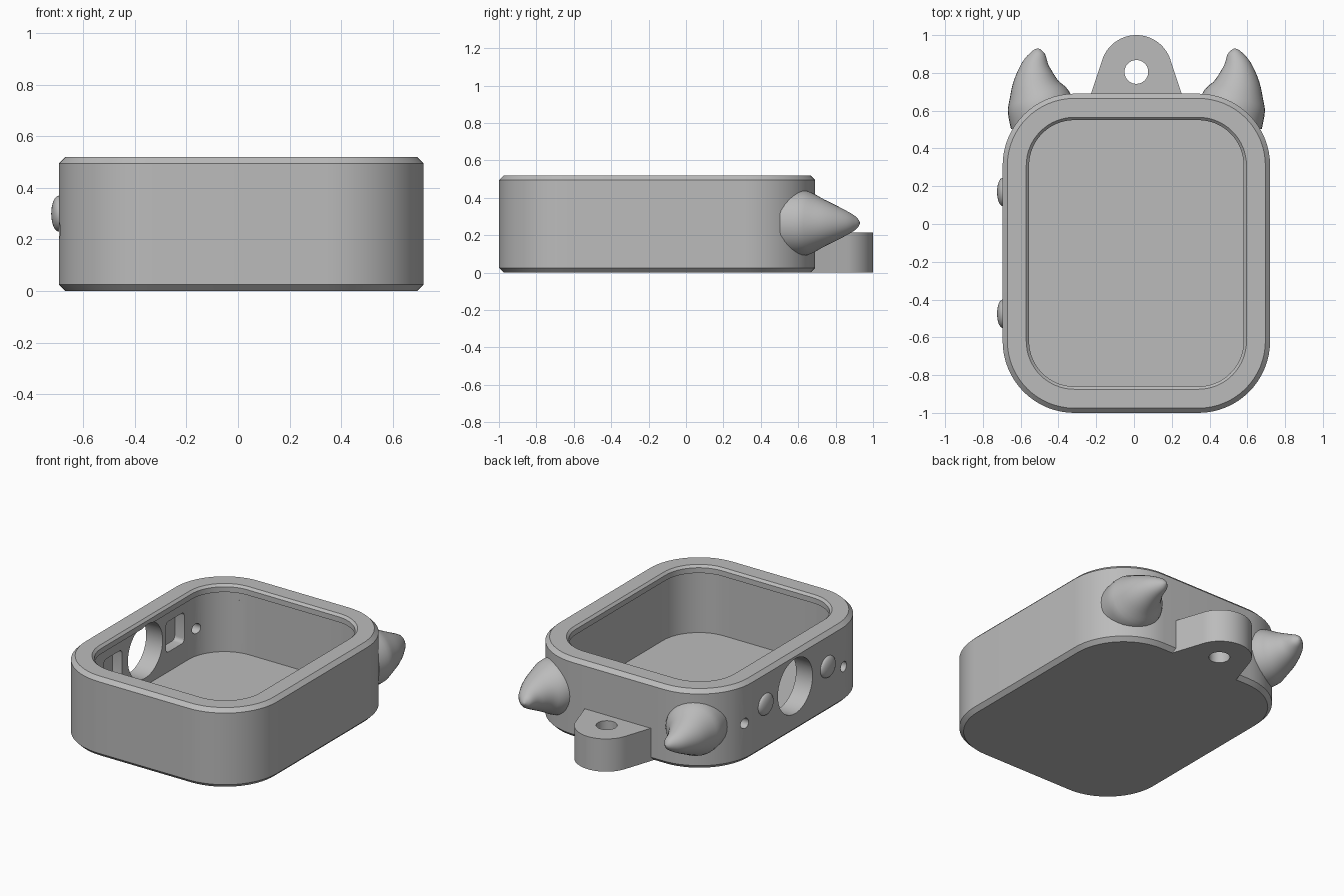
import bpy, bmesh, math
from mathutils import Vector, Matrix

cube = bpy.data.objects.get("Cube")
if cube:
    bpy.data.objects.remove(cube, do_unlink=True)

grey = bpy.data.materials.new("plain grey")
grey.use_nodes = True
colour = (0.5, 0.5, 0.5, 1)
grey.diffuse_color = colour
grey.node_tree.nodes["Principled BSDF"].inputs["Base Color"].default_value = colour

CX, CY = 0.0125, -0.155          # centre of the case
HX, HY, RADIUS = 0.708, 0.845, 0.38
WALL = -0.695                    # outer face of the button side


def make(name, bm):
    bmesh.ops.recalc_face_normals(bm, faces=bm.faces)
    mesh = bpy.data.meshes.new(name)
    bm.to_mesh(mesh)
    bm.free()
    obj = bpy.data.objects.new(name, mesh)
    bpy.context.collection.objects.link(obj)
    mesh.materials.append(grey)
    return obj


def loft(name, rings):
    """Skin a stack of equal rings and cap both ends."""
    bm = bmesh.new()
    loops = [[bm.verts.new(p) for p in ring] for ring in rings]
    n = len(loops[0])
    for a, b in zip(loops, loops[1:]):
        for i in range(n):
            j = (i + 1) % n
            bm.faces.new((a[i], a[j], b[j], b[i]))
    bm.faces.new(loops[0])
    bm.faces.new(loops[-1])
    return make(name, bm)


def rounded_ring(inset, z, steps=16):
    r = RADIUS - inset
    ring = []
    for k, (sx, sy) in enumerate([(1, 1), (-1, 1), (-1, -1), (1, -1)]):
        for i in range(steps + 1):
            a = math.pi / 2 * (k + i / steps)
            ring.append((CX + sx * (HX - RADIUS) + r * math.cos(a),
                         CY + sy * (HY - RADIUS) + r * math.sin(a), z))
    return ring


def cylinder(name, centre, r, depth, axis):
    bm = bmesh.new()
    turn = Matrix.Rotation(math.pi / 2, 4, 'Y') if axis == 'X' else Matrix()
    bmesh.ops.create_cone(bm, cap_ends=True, segments=40, radius1=r, radius2=r,
                          depth=depth, matrix=Matrix.Translation(centre) @ turn)
    return make(name, bm)


def block(name, centre, size):
    bm = bmesh.new()
    bmesh.ops.create_cube(bm, size=1, matrix=Matrix.Translation(centre) @ Matrix.Diagonal((*size, 1)))
    bmesh.ops.bevel(bm, geom=[e for e in bm.edges if abs(e.verts[0].co.x - e.verts[1].co.x) > 0.01],
                    offset=0.025, segments=4, profile=0.5, affect='EDGES')
    return make(name, bm)


def cut(obj, cutter):
    cutter.hide_render = True
    mod = obj.modifiers.new("cut", 'BOOLEAN')
    mod.operation, mod.solver, mod.object = 'DIFFERENCE', 'EXACT', cutter
    bpy.context.view_layer.objects.active = obj
    bpy.ops.object.modifier_apply(modifier=mod.name)
    bpy.data.objects.remove(cutter, do_unlink=True)


def smooth(obj):
    bpy.ops.object.select_all(action='DESELECT')
    obj.select_set(True)
    bpy.context.view_layer.objects.active = obj
    bpy.ops.object.shade_smooth_by_angle(angle=math.radians(30))


# Case: chamfered shell with a thin lip around the open top
shell = [(0.025, 0), (0, 0.025), (0, 0.495), (0.025, 0.52), (0.125, 0.52),
         (0.14, 0.505), (0.14, 0.47), (0.12, 0.47), (0.12, 0.07)]
case = loft("case", [rounded_ring(i, z) for i, z in shell])

# Openings on the button side
for y, z, r in [(-0.14, 0.30, 0.18), (0.375, 0.25, 0.033), (-0.645, 0.235, 0.033)]:
    cut(case, cylinder("side_hole_cutter", (WALL + 0.05, y, z), r, 0.3, 'X'))

# Buttons, each with a square pocket behind it
for label, y in [("back", 0.17), ("front", -0.475)]:
    cut(case, block("pocket_cutter", (WALL + 0.12, y, 0.30), (0.14, 0.19, 0.2)))
    bm = bmesh.new()
    bmesh.ops.create_uvsphere(bm, u_segments=32, v_segments=16, radius=1,
                              matrix=Matrix.Translation((WALL, y, 0.30)) @ Matrix.Diagonal((0.03, 0.075, 0.07, 1)))
    smooth(make(label + "_button", bm))
smooth(case)

# Hanging lug: round end with flaring sides
arc = [math.radians(15 + 150 * i / 32) for i in range(33)]
outline = [(0.25, 0.66)] + [(0.19 * math.cos(a), 0.81 + 0.19 * math.sin(a)) for a in arc] + [(-0.25, 0.66)]
lug = loft("hanging_lug", [[(CX + x, y, z) for x, y in outline] for z in (0, 0.215)])
cut(lug, cylinder("lug_hole_cutter", (CX, 0.805, 0.1), 0.063, 0.5, 'Z'))
smooth(lug)

# Horns: tapering round sections along a curved spine (x from centre, y, radius)
spine = [(0.49, 0.54, 0.178), (0.513, 0.645, 0.172), (0.533, 0.735, 0.128),
         (0.535, 0.825, 0.083), (0.522, 0.893, 0.045), (0.518, 0.916, 0.026), (0.515, 0.928, 0.006)]


def spline(t):
    """Smooth interpolation through the spine stations."""
    i = min(int(t), len(spine) - 2)
    u = t - i
    p = [Vector(spine[max(0, min(k, len(spine) - 1))]) for k in range(i - 1, i + 3)]
    return 0.5 * (2 * p[1] + (p[2] - p[0]) * u + (2 * p[0] - 5 * p[1] + 4 * p[2] - p[3]) * u * u
                  + (3 * p[1] - p[0] - 3 * p[2] + p[3]) * u ** 3)


for label, side in [("left", 1), ("right", -1)]:
    rings = []
    for k in range(25):
        t = k / 24 * (len(spine) - 1)
        here = spline(t)
        way = spline(min(t + 0.05, len(spine) - 1)) - spline(max(t - 0.05, 0))
        nx, ny = Vector((way.y, -way.x)).normalized()
        ring = []
        for i in range(32):
            a = math.tau * i / 32
            w = here.z * math.cos(a)
            ring.append((CX + side * (here.x + nx * w), here.y + ny * w, 0.265 + here.z * math.sin(a)))
        rings.append(ring)
    smooth(loft(label + "_horn", rings))
